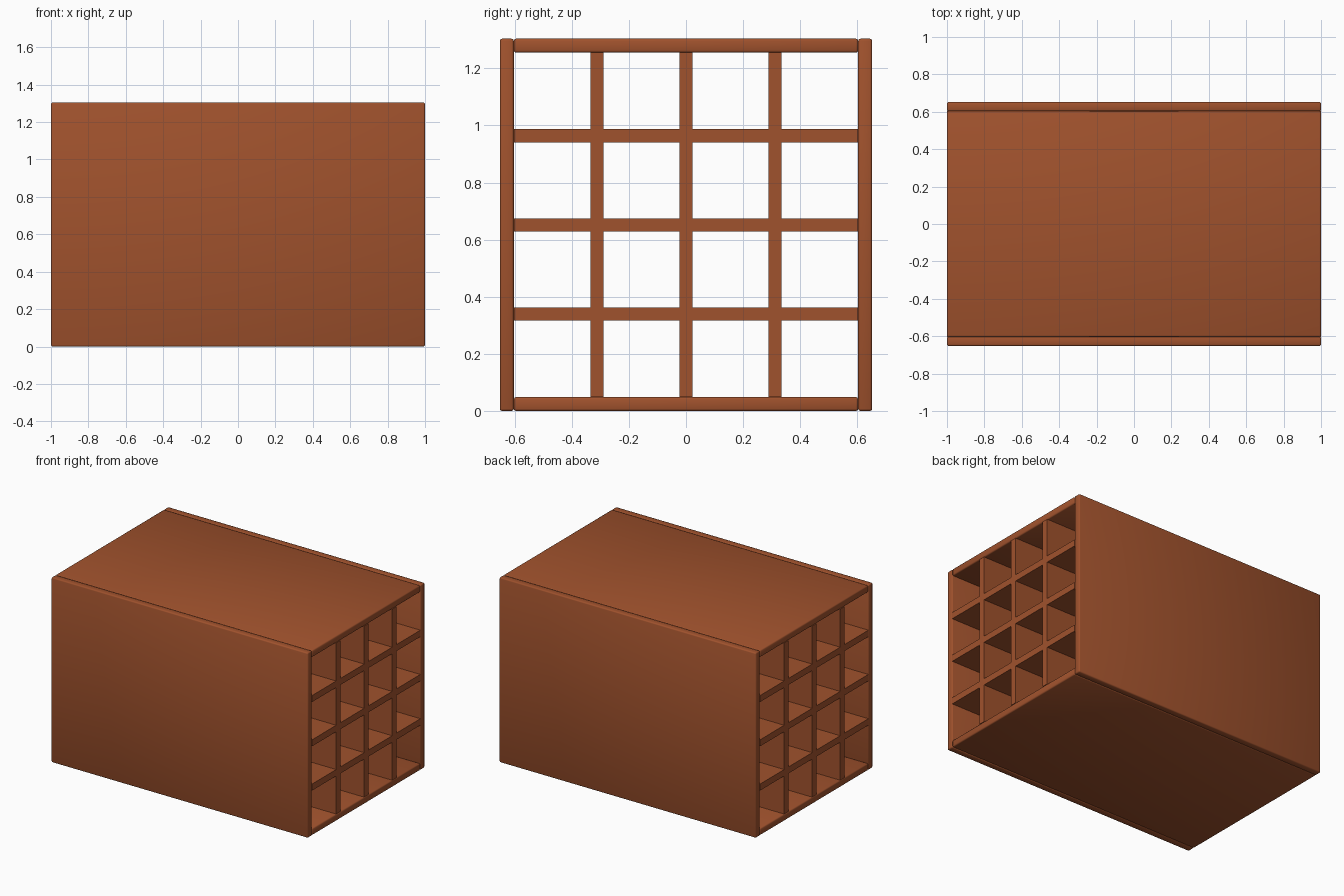
import bpy

old = bpy.data.objects.get("Cube")
if old:
    bpy.data.objects.remove(old, do_unlink=True)

LENGTH = 2.0
SIZE = 1.304          # outer width and height
WALL = 0.049          # outer panel thickness
BOARD = 0.046         # divider thickness
PITCH = 0.312         # spacing of divider centres
MID = SIZE / 2
INNER = SIZE - 2 * WALL

wood = bpy.data.materials.new("sienna brown")
wood.use_nodes = True
colour = (0.352, 0.084, 0.026, 1)
wood.diffuse_color = colour
wood.node_tree.nodes["Principled BSDF"].inputs["Base Color"].default_value = colour


def board(name, y, z, width, height, rounded=False):
    """A plank running the full length along x."""
    bpy.ops.mesh.primitive_cube_add(size=1, location=(0, y, z))
    obj = bpy.context.object
    obj.name = name
    obj.scale = (LENGTH, width, height)
    bpy.ops.object.transform_apply(location=False, rotation=False, scale=True)
    obj.data.materials.append(wood)
    if rounded:
        bevel = obj.modifiers.new("soft edges", 'BEVEL')
        bevel.width = 0.008
        bevel.segments = 2
        bpy.ops.object.shade_smooth()
    return obj


# Outer panels: the sides run full height, top and bottom fit between them
offset = MID - WALL / 2
for side, label in ((-1, "front"), (1, "back")):
    board(label + "_panel", side * offset, MID, WALL, SIZE, True)
for side, label in ((-1, "bottom"), (1, "top")):
    board(label + "_panel", 0, MID + side * offset, INNER, WALL, True)

# Upright dividers
uprights = [i * PITCH for i in (-1, 0, 1)]
for i, y in enumerate(uprights):
    board(f"upright_divider_{i + 1}", y, MID, BOARD, INNER)

# Shelves, one piece per column, fitted between the uprights
starts = [-INNER / 2] + [y + BOARD / 2 for y in uprights]
ends = [y - BOARD / 2 for y in uprights] + [INNER / 2]
for row in (-1, 0, 1):
    for column, (a, b) in enumerate(zip(starts, ends)):
        board(f"shelf_{row + 2}_{column + 1}", (a + b) / 2, MID + row * PITCH, b - a, BOARD)
